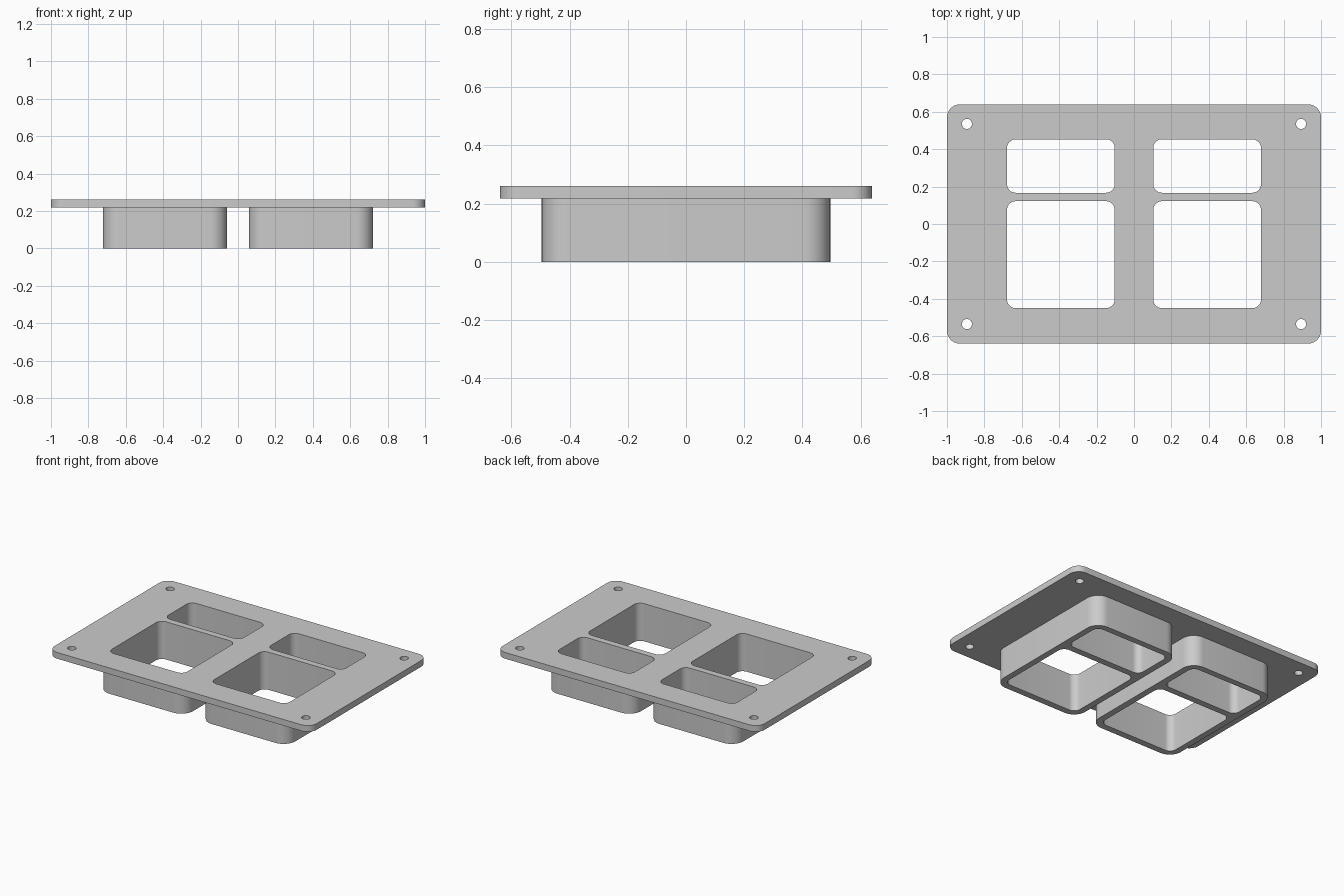
import bpy
import bmesh
from math import cos, sin, pi, radians

if "Cube" in bpy.data.objects:
    bpy.data.objects.remove(bpy.data.objects["Cube"], do_unlink=True)

grey = bpy.data.materials.new("plain grey")
grey.use_nodes = True
grey.diffuse_color = (0.6, 0.6, 0.6, 1)
grey.node_tree.nodes["Principled BSDF"].inputs["Base Color"].default_value = (0.6, 0.6, 0.6, 1)

PLATE_BOTTOM, TOP = 0.217, 0.26


def rounded_prism(name, x0, x1, y0, y1, z0, z1, radius, steps=10):
    """Upright prism with a rounded-rectangle outline."""
    corners = [(x1, y1, -1, -1), (x0, y1, 1, -1), (x0, y0, 1, 1), (x1, y0, -1, 1)]
    bm = bmesh.new()
    ring = []
    for quarter, (x, y, sx, sy) in enumerate(corners):
        for i in range(steps + 1):
            a = (quarter + i / steps) * pi / 2
            ring.append(bm.verts.new((x + radius * (sx + cos(a)), y + radius * (sy + sin(a)), z0)))
    bmesh.ops.remove_doubles(bm, verts=ring, dist=1e-5)
    base = bm.faces.new(list(bm.verts))
    lid = bmesh.ops.extrude_face_region(bm, geom=[base])["geom"]
    bmesh.ops.translate(bm, vec=(0, 0, z1 - z0),
                        verts=[v for v in lid if isinstance(v, bmesh.types.BMVert)])
    bmesh.ops.recalc_face_normals(bm, faces=bm.faces)
    mesh = bpy.data.meshes.new(name)
    bm.to_mesh(mesh)
    bm.free()
    mesh.materials.append(grey)
    obj = bpy.data.objects.new(name, mesh)
    bpy.context.collection.objects.link(obj)
    return obj


def combine(target, other, operation):
    """Apply a boolean and discard the helper solid."""
    other.hide_render = True
    mod = target.modifiers.new(operation, "BOOLEAN")
    mod.operation = operation
    mod.solver = "EXACT"
    mod.object = other
    bpy.context.view_layer.objects.active = target
    bpy.ops.object.modifier_apply(modifier=mod.name)
    bpy.data.objects.remove(other, do_unlink=True)


# Mounting plate
panel = rounded_prism("panel_frame", -1, 1, -0.64, 0.64, PLATE_BOTTOM, TOP, 0.07)

# Two sleeves hanging below the plate
for side in (-1, 1):
    xa, xb = sorted((side * 0.058, side * 0.722))
    sleeve = rounded_prism("sleeve", xa, xb, -0.496, 0.496, 0, TOP - 0.02, 0.09)
    combine(panel, sleeve, "UNION")

# Large front and small rear openings through each sleeve
for side in (-1, 1):
    xa, xb = sorted((side * 0.103, side * 0.679))
    for ya, yb in ((-0.45, 0.122), (0.167, 0.453)):
        opening = rounded_prism("opening", xa, xb, ya, yb, -0.1, 0.4, 0.047)
        combine(panel, opening, "DIFFERENCE")

# Screw holes in the corners
r = 0.027
for x in (-0.893, 0.893):
    for y in (-0.535, 0.535):
        hole = rounded_prism("screw_hole", x - r, x + r, y - r, y + r, 0.1, 0.4, r, 8)
        combine(panel, hole, "DIFFERENCE")

# Smooth rounded corners, crisp edges
bpy.ops.object.select_all(action="DESELECT")
panel.select_set(True)
bpy.context.view_layer.objects.active = panel
bpy.ops.object.shade_smooth_by_angle(angle=radians(30))
